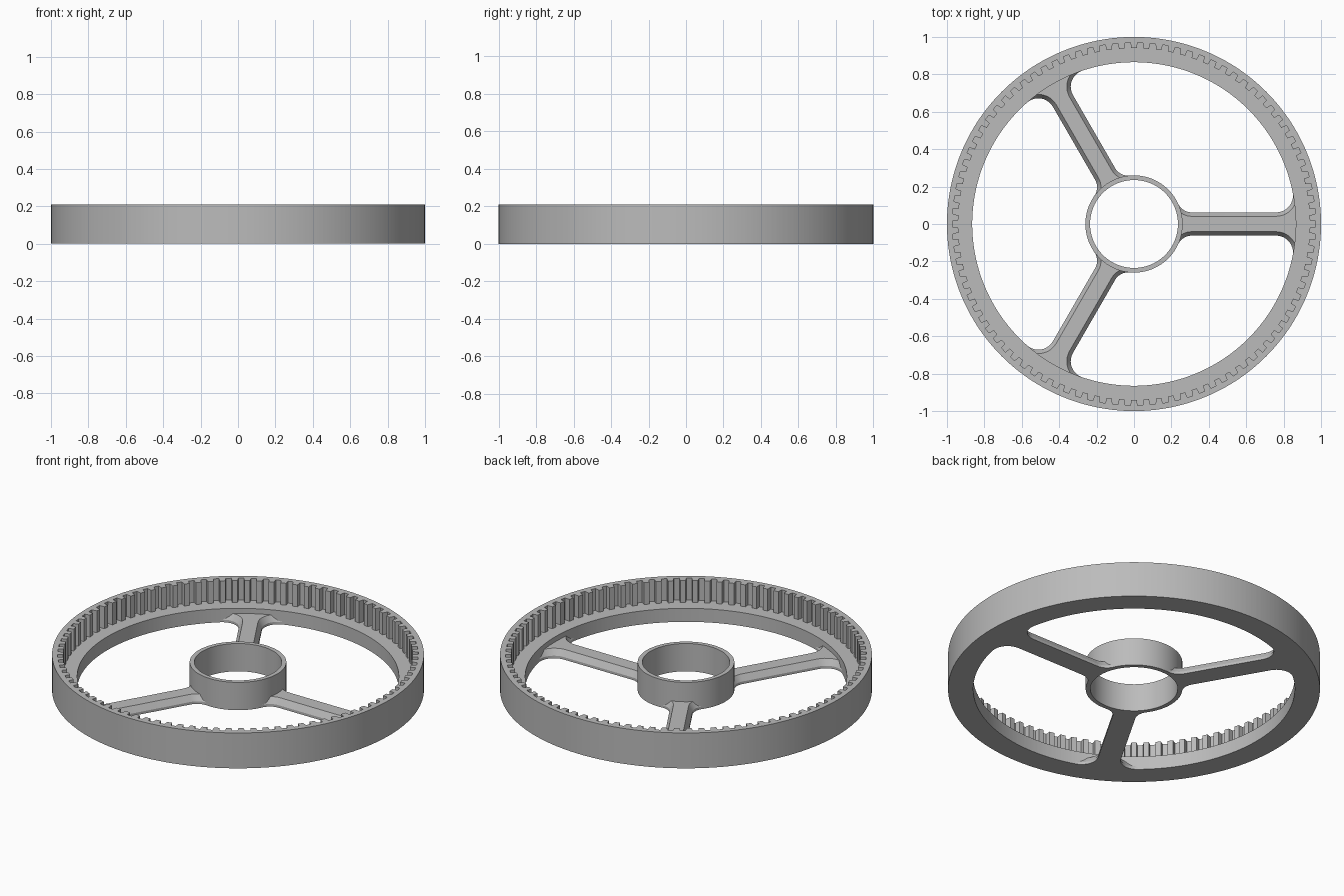
import bpy, bmesh, math

if "Cube" in bpy.data.objects:
    bpy.data.objects.remove(bpy.data.objects["Cube"])

TAU = 2 * math.pi
grey = bpy.data.materials.new("plain_grey")
grey.diffuse_color = (0.5, 0.5, 0.5, 1)
grey.use_nodes = True
grey.node_tree.nodes["Principled BSDF"].inputs["Base Color"].default_value = grey.diffuse_color


def finish(bm, name):
    bmesh.ops.recalc_face_normals(bm, faces=bm.faces)
    me = bpy.data.meshes.new(name)
    bm.to_mesh(me)
    bm.free()
    ob = bpy.data.objects.new(name, me)
    bpy.context.collection.objects.link(ob)
    me.materials.append(grey)
    bpy.ops.object.select_all(action='DESELECT')
    ob.select_set(True)
    bpy.context.view_layer.objects.active = ob
    bpy.ops.object.shade_smooth_by_angle(angle=math.radians(25))
    return ob


def add_loop(bm, pts, z):
    return [bm.verts.new((x, y, z)) for x, y in pts]


def bridge(bm, a, b):
    n = len(a)
    for i in range(n):
        j = (i + 1) % n
        bm.faces.new((a[i], a[j], b[j], b[i]))


def lathe_loops(name, loops):
    """Closed ring made from (points, height) loops joined in order."""
    bm = bmesh.new()
    rings = [add_loop(bm, p, z) for p, z in loops]
    for i in range(len(rings)):
        bridge(bm, rings[i], rings[(i + 1) % len(rings)])
    return finish(bm, name)


def polar(radii, angles):
    return [(r * math.cos(a), r * math.sin(a)) for r, a in zip(radii, angles)]


# Rim with internal teeth above a flat ledge
TEETH = 90
ROOT, TIP = 0.97, 0.94
angles, tooth_r = [], []
for t in range(TEETH):
    for f, r in ((0.03, ROOT), (0.47, ROOT), (0.53, TIP), (0.97, TIP)):
        angles.append(TAU * (t + f - 0.25) / TEETH)
        tooth_r.append(r)
n = len(angles)
outer = polar([1.0] * n, angles)
inner = polar([0.865] * n, angles)
teeth = polar(tooth_r, angles)
lathe_loops("toothed_rim", [(outer, 0), (outer, 0.21), (teeth, 0.21),
                            (teeth, 0.08), (inner, 0.08), (inner, 0)])

# Hub tube
hub_angles = [TAU * i / 96 for i in range(96)]
hub_out = polar([0.26] * 96, hub_angles)
hub_in = polar([0.235] * 96, hub_angles)
lathe_loops("hub", [(hub_out, 0), (hub_out, 0.165), (hub_in, 0.165), (hub_in, 0)])

# Spokes with filleted ends and chamfered top edges
HALF, R_HUB, R_RIM = 0.062, 0.08, 0.09


def spoke_outline(inset, turn, steps=10):
    yh, yr = HALF + R_HUB, HALF + R_RIM
    xh = math.sqrt((0.26 + R_HUB) ** 2 - yh ** 2)
    xr = math.sqrt((0.865 - R_RIM) ** 2 - yr ** 2)
    ph, pr = math.atan2(yh, xh), math.atan2(yr, xr)
    side = []
    for cx, cy, r, a0, a1 in ((xh, yh, R_HUB, math.pi + ph, 1.5 * math.pi),
                              (xr, yr, R_RIM, 1.5 * math.pi, TAU + pr)):
        for i in range(steps + 1):
            a = a0 + (a1 - a0) * i / steps
            side.append((cx + (r + inset) * math.cos(a), cy + (r + inset) * math.sin(a)))
    cap_rim = [pr * (1 - 2 * i / steps) for i in range(steps + 1)]
    cap_hub = [-ph * (1 - 2 * i / steps) for i in range(steps + 1)]
    pts = side + polar([0.9] * (steps + 1), cap_rim)
    pts += [(x, -y) for x, y in reversed(side)]
    pts += polar([0.2372] * (steps + 1), cap_hub)
    c, s = math.cos(turn), math.sin(turn)
    return [(x * c - y * s, x * s + y * c) for x, y in pts]


for k in range(3):
    bm = bmesh.new()
    turn = TAU * k / 3
    low = add_loop(bm, spoke_outline(0, turn), 0)
    mid = add_loop(bm, spoke_outline(0, turn), 0.015)
    top = add_loop(bm, spoke_outline(0.021, turn), 0.05)
    bridge(bm, low, mid)
    bridge(bm, mid, top)
    caps = [bm.faces.new(low), bm.faces.new(top)]
    bmesh.ops.recalc_face_normals(bm, faces=bm.faces)
    bmesh.ops.triangulate(bm, faces=caps)
    finish(bm, f"spoke_{k + 1}")
